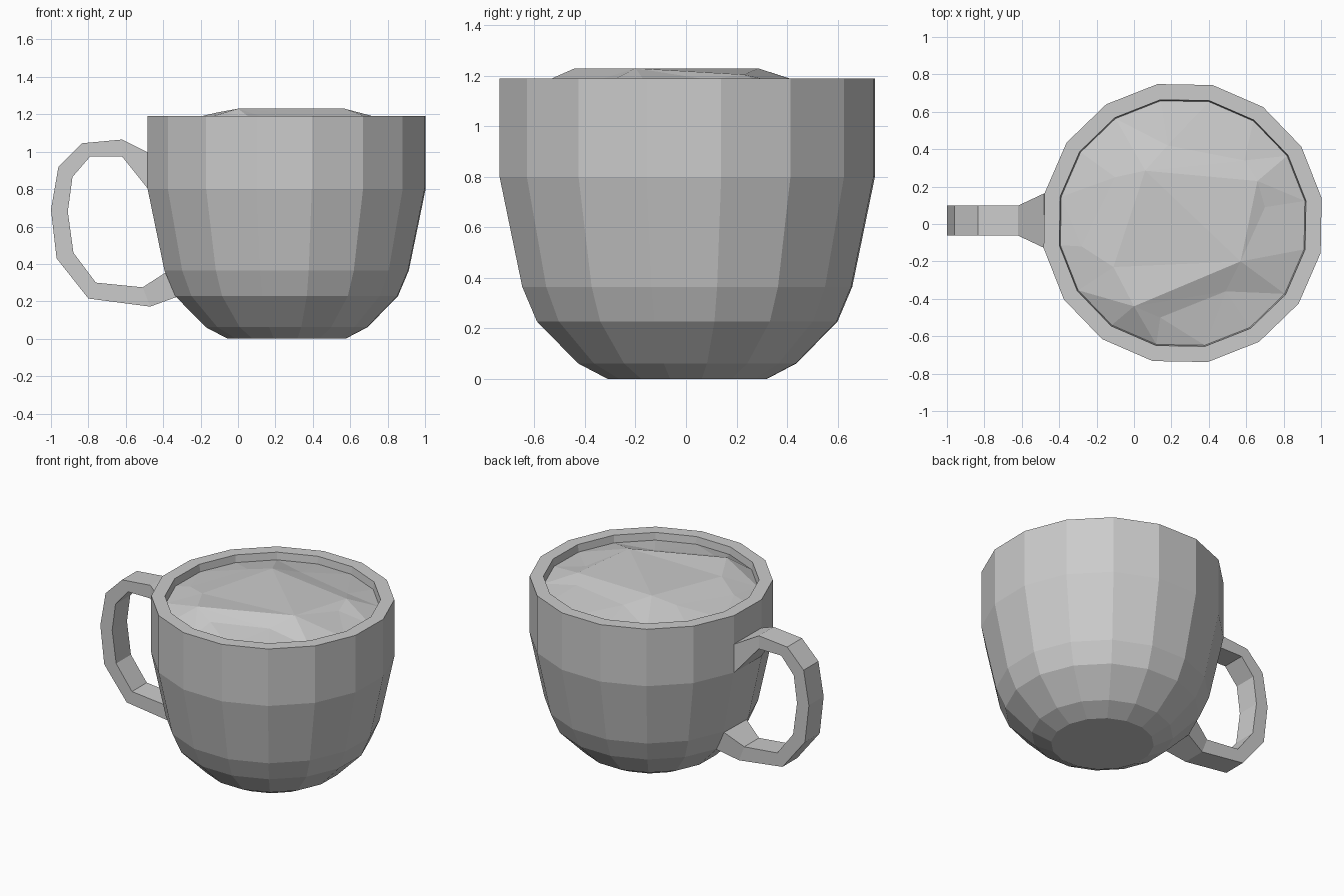
import bpy, bmesh, math
from mathutils import Vector
from mathutils.geometry import delaunay_2d_cdt

if "Cube" in bpy.data.objects:
    bpy.data.objects.remove(bpy.data.objects["Cube"])

SIDES, CX, CY = 16, 0.26, 0.005
TURN = math.radians(11.25 - 1.0)

grey = bpy.data.materials.new("light_grey")
grey.diffuse_color = (0.6, 0.6, 0.6, 1)
grey.use_nodes = True
grey.node_tree.nodes["Principled BSDF"].inputs["Base Color"].default_value = grey.diffuse_color


def ring(r, z):
    return [Vector((CX + r * math.cos(TURN + i * math.tau / SIDES),
                    CY + r * math.sin(TURN + i * math.tau / SIDES), z)) for i in range(SIDES)]


def finish(name, bm, recalc=True):
    if recalc:
        bmesh.ops.recalc_face_normals(bm, faces=bm.faces)
    me = bpy.data.meshes.new(name)
    bm.to_mesh(me)
    bm.free()
    me.materials.append(grey)
    ob = bpy.data.objects.new(name, me)
    bpy.context.collection.objects.link(ob)


def loft(name, rings):
    bm = bmesh.new()
    loops = [[bm.verts.new(p) for p in r] for r in rings]
    n = len(loops[0])
    for a, b in zip(loops, loops[1:]):
        for i in range(n):
            j = (i + 1) % n
            bm.faces.new((a[i], a[j], b[j], b[i]))
    bm.faces.new(loops[0][::-1])
    bm.faces.new(loops[-1])
    finish(name, bm)


# cup body: outer wall, flat rim, inner wall and hidden floor under the foam
loft("cup", [ring(r, z) for r, z in (
    (0.32, 0), (0.44, 0.062), (0.605, 0.228), (0.664, 0.365), (0.755, 0.80),
    (0.755, 1.19), (0.67, 1.19), (0.66, 1.10))])

# handle: outer x, outer z, inner x, inner z, half width
sections = [
    (-0.46, 1.00, -0.46, 0.79, 0.148), (-0.48, 0.995, -0.48, 0.80, 0.146),
    (-0.62, 1.065, -0.62, 0.975, 0.08), (-0.835, 1.045, -0.79, 0.975, 0.08),
    (-0.96, 0.92, -0.885, 0.865, 0.08), (-1.00, 0.69, -0.91, 0.68, 0.08),
    (-0.97, 0.43, -0.88, 0.46, 0.08), (-0.80, 0.215, -0.76, 0.30, 0.08),
    (-0.47, 0.172, -0.51, 0.275, 0.08), (-0.31, 0.23, -0.37, 0.365, 0.125),
    (-0.28, 0.24, -0.34, 0.37, 0.125)]
loft("handle", [[Vector((ox, 0.018 - w, oz)), Vector((ox, 0.018 + w, oz)),
                 Vector((ix, 0.018 + w, iz)), Vector((ix, 0.018 - w, iz))]
                for ox, oz, ix, iz, w in sections])

# foam: raised plateau, lower shoulder and outer edge, triangulated together
plateau = [(0.0, -0.44, 1.23), (0.57, -0.20, 1.23), (0.66, 0.23, 1.205),
           (0.06, 0.285, 1.23), (-0.11, -0.23, 1.21)]
shoulder = [(0.14, -0.50, 1.185), (0.49, -0.36, 1.18), (0.70, 0.09, 1.185),
            (0.59, 0.34, 1.18), (0.18, 0.42, 1.185), (-0.10, 0.25, 1.195),
            (-0.28, -0.12, 1.17), (-0.11, -0.55, 1.16)]
edge = ring(0.664, 1.14)
points = edge + [Vector(p) for p in plateau + shoulder]
k = len(edge)
border = [(i, (i + 1) % k) for i in range(k)]
crest = [(k + i, k + (i + 1) % 5) for i in range(5)]
flat, _, tris, *_ = delaunay_2d_cdt([p.xy for p in points], border + crest, [], 1, 1e-5)
bm = bmesh.new()
verts = [bm.verts.new((q.x, q.y, min(points, key=lambda p: (p.xy - q).length).z)) for q in flat]
for t in tris:
    bm.faces.new([verts[i] for i in t])
finish("foam", bm, False)
